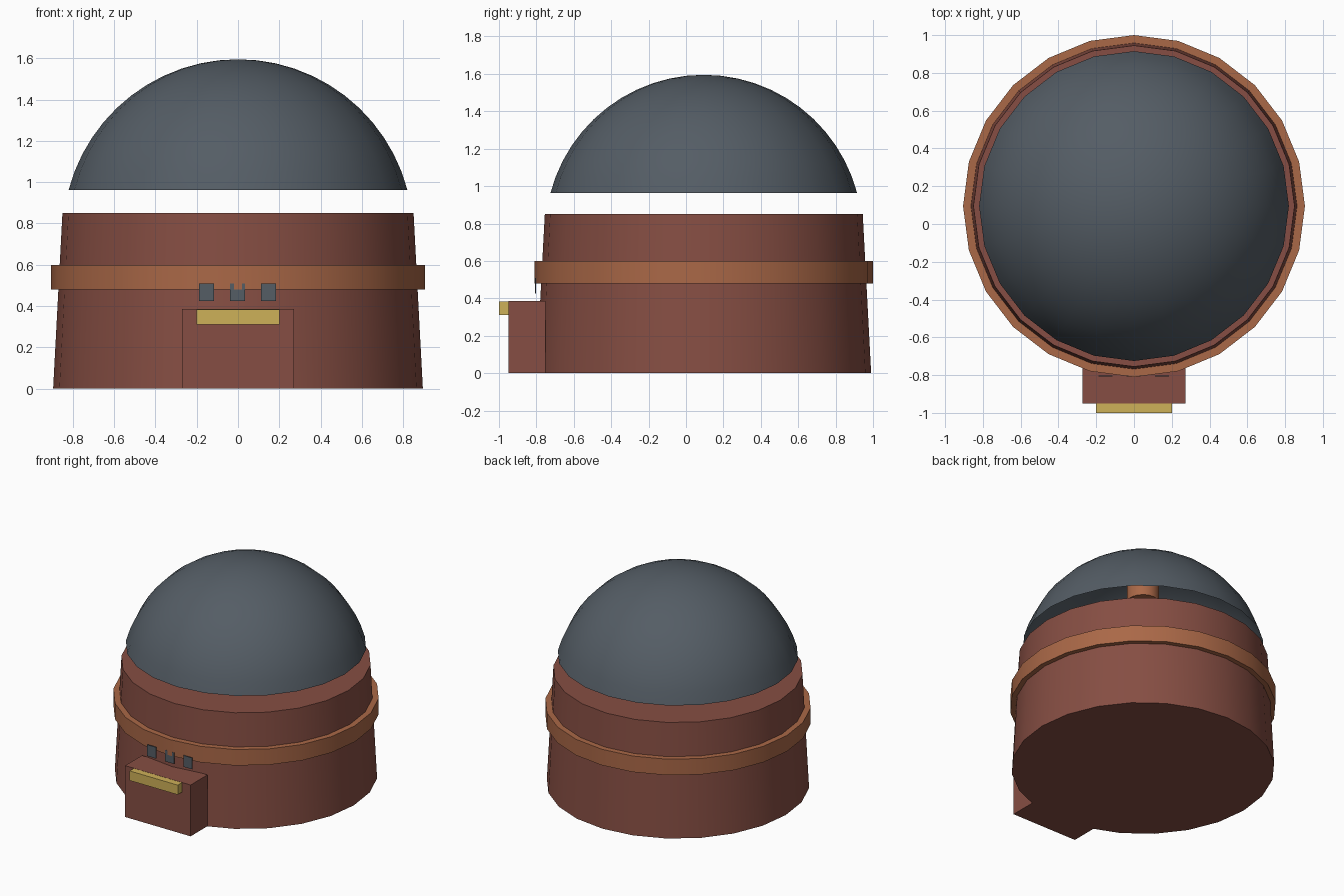
import bpy, bmesh, math

cube = bpy.data.objects.get("Cube")
if cube:
    bpy.data.objects.remove(cube, do_unlink=True)

SIDES = 24
AXIS_Y = 0.095


def material(name, rgb):
    m = bpy.data.materials.new(name)
    m.use_nodes = True
    m.diffuse_color = (*rgb, 1)
    m.node_tree.nodes["Principled BSDF"].inputs["Base Color"].default_value = (*rgb, 1)
    return m


brown = material("red brown", (0.238, 0.076, 0.056))
copper = material("copper", (0.402, 0.138, 0.063))
slate = material("slate grey", (0.089, 0.109, 0.130))
brass = material("brass yellow", (0.617, 0.440, 0.098))


def finish(name, bm, mat, smooth=False):
    mesh = bpy.data.meshes.new(name)
    bm.to_mesh(mesh)
    bm.free()
    mesh.materials.append(mat)
    obj = bpy.data.objects.new(name, mesh)
    bpy.context.collection.objects.link(obj)
    if smooth:
        bpy.ops.object.select_all(action='DESELECT')
        obj.select_set(True)
        bpy.context.view_layer.objects.active = obj
        bpy.ops.object.shade_smooth_by_angle(angle=math.radians(30))
    return obj


def lathe(name, profile, mat, closed=False):
    """Spin an (r, z) profile, listed bottom to top on the outside, about the model axis."""
    bm = bmesh.new()
    verts = [bm.verts.new((0, AXIS_Y - r, z)) for r, z in profile]
    pairs = list(zip(verts, verts[1:] + verts[:1]))
    edges = [bm.edges.new(p) for p in (pairs if closed else pairs[:-1])]
    bmesh.ops.spin(bm, geom=verts + edges, cent=(0, AXIS_Y, 0), axis=(0, 0, 1),
                   angle=math.tau, steps=SIDES, use_merge=True)
    bmesh.ops.remove_doubles(bm, verts=bm.verts, dist=0.0001)
    bmesh.ops.recalc_face_normals(bm, faces=bm.faces)
    # Point the normals outward on open shells too
    top = max(bm.faces, key=lambda f: f.calc_center_median().z)
    if top.normal.z < 0:
        bmesh.ops.reverse_faces(bm, faces=bm.faces)
    return finish(name, bm, mat, smooth=True)


def box(name, low, high, mat):
    bm = bmesh.new()
    bmesh.ops.create_cube(bm, size=1)
    for v in bm.verts:
        v.co = [(a + b) / 2 + c * (b - a) for a, b, c in zip(low, high, v.co)]
    return finish(name, bm, mat)


# Tapered body with closed base and lid
lathe("body", [(0, 0), (0.895, 0), (0.85, 0.85), (0, 0.85)], brown)

# Raised band around the body
lathe("band", [(0.84, 0.48), (0.905, 0.48), (0.905, 0.60), (0.84, 0.60)], copper, closed=True)

# Open dome floating above the body
rim_r, rim_z, top_z = 0.82, 0.963, 1.595
rise = top_z - rim_z
radius = (rim_r ** 2 + rise ** 2) / (2 * rise)
sweep = math.asin(rim_r / radius)
RINGS = 12
dome = []
for i in range(RINGS + 1):
    a = sweep * (1 - i / RINGS)
    dome.append((radius * math.sin(a), top_z - radius + radius * math.cos(a)))
lathe("dome", dome, slate)

# Short post hanging inside the dome
lathe("inner_post", [(0, 1.30), (0.11, 1.30), (0.11, 1.55), (0, 1.55)], copper)

# Front step with its brass ledge
box("front_box", (-0.272, -0.95, 0), (0.272, -0.75, 0.385), brown)
box("front_ledge", (-0.2, -1.0, 0.312), (0.2, -0.95, 0.384), brass)

# Row of small plates against the band
for side, x in (("right", -0.152), ("middle", -0.002), ("left", 0.148)):
    box(side + "_plate", (x - 0.037, -0.8076, 0.425), (x + 0.037, -0.8016, 0.51), slate)
